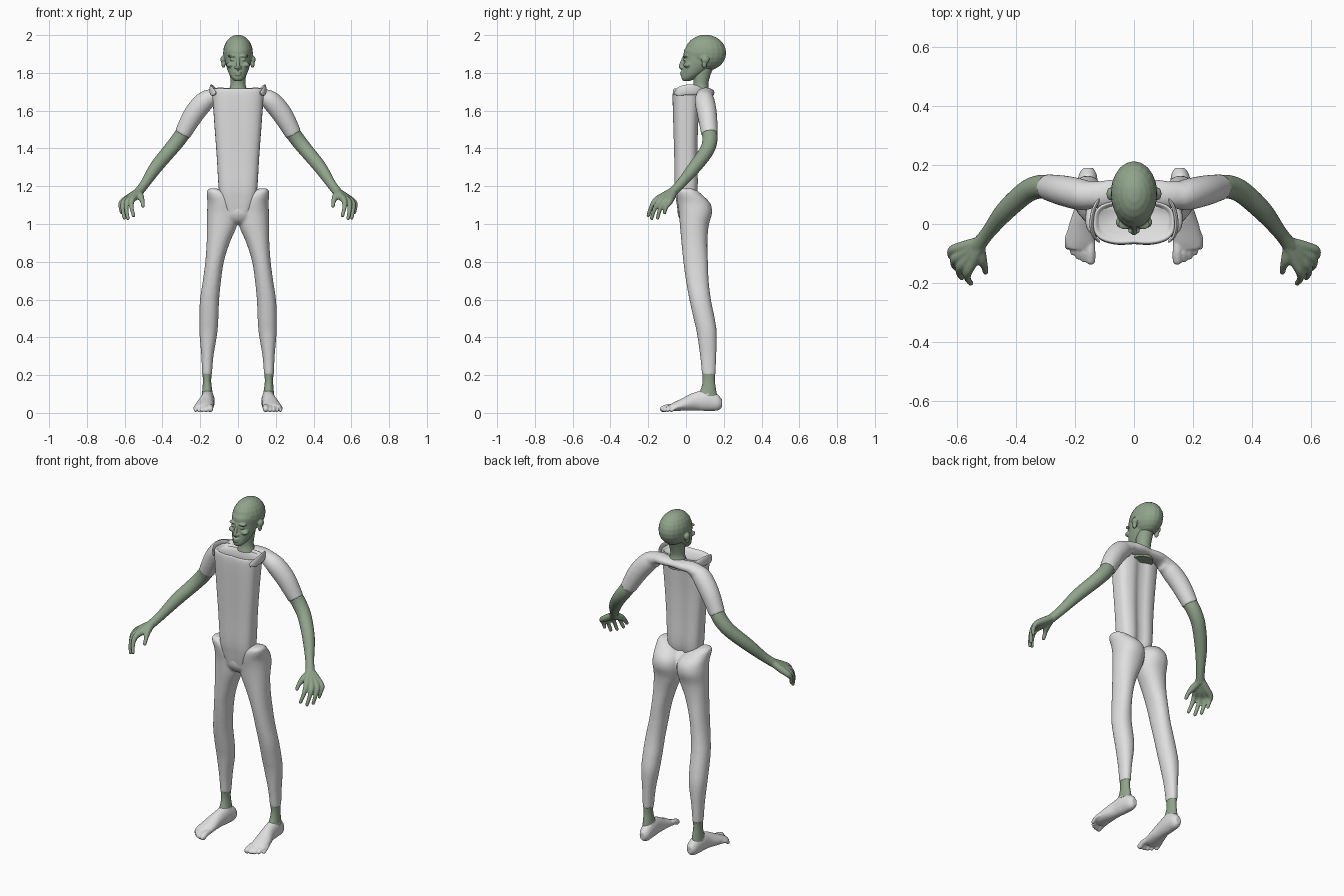
import bpy, bmesh, math
from mathutils import Vector, Matrix


def material(name, rgb):
    m = bpy.data.materials.new(name)
    m.diffuse_color = (*rgb, 1)
    return m


WHITE = material("pale_grey", (0.74, 0.74, 0.74))
GREEN = material("sage_green", (0.28, 0.37, 0.26))


def spline(rows, sub=5):
    """Catmull-Rom interpolation of station rows."""
    out = []
    for i in range(len(rows) - 1):
        a, b, c, d = (rows[max(0, min(len(rows) - 1, i + k))] for k in (-1, 0, 1, 2))
        for s in range(sub):
            t = s / sub
            out.append([0.5 * (2 * q + (r - p) * t + (2 * p - 5 * q + 4 * r - u) * t * t
                               + (3 * q - p - 3 * r + u) * t ** 3)
                        for p, q, r, u in zip(a, b, c, d)])
    return out + [list(rows[-1])]


def skin(bm, rings):
    """Join rings of points into a closed skin."""
    rv = [[bm.verts.new(p) for p in ring] for ring in rings]
    n = len(rv[0])
    for a, b in zip(rv, rv[1:]):
        for i in range(n):
            bm.faces.new((a[i], a[(i + 1) % n], b[(i + 1) % n], b[i]))
    bm.faces.new(rv[0])
    bm.faces.new(rv[-1])


def slices(bm, rows, power=1.0, n=32, shape=None):
    """Stack of level sections, rows of (z, x0, x1, y0, y1)."""
    rings = []
    for z, x0, x1, y0, y1 in spline(rows):
        ring = []
        for i in range(n):
            a = 2 * math.pi * i / n
            c, s = math.cos(a), math.sin(a)
            c, s = (math.copysign(abs(v) ** power, v) for v in (c, s))
            p = Vector(((x0 + x1) / 2 + c * (x1 - x0) / 2,
                        (y0 + y1) / 2 + s * (y1 - y0) / 2, z))
            ring.append(shape(p, s) if shape else p)
        rings.append(ring)
    skin(bm, rings)


def ball(bm, c, r):
    bmesh.ops.create_uvsphere(bm, u_segments=20, v_segments=12, radius=1,
                              matrix=Matrix.Translation(c) @ Matrix.Diagonal((*r, 1)))


def tube(bm, rows, n=20, tip=False):
    """Tube along a path, rows of (x, y, z, half width, half height)."""
    st = spline(rows)
    rings = []
    for i, (x, y, z, w, h) in enumerate(st):
        t = Vector(st[min(i + 1, len(st) - 1)][:3]) - Vector(st[max(i - 1, 0)][:3])
        t.normalize()
        side = t.cross(Vector((0, 0, 1))).normalized()
        up = side.cross(t)
        rings.append([Vector((x, y, z)) + side * w * math.cos(2 * math.pi * k / n)
                      + up * h * math.sin(2 * math.pi * k / n) for k in range(n)])
    skin(bm, rings)
    if tip:
        ball(bm, rows[-1][:3], (rows[-1][3],) * 3)


def finish(bm, name, mat, voxel=0, mirror=False, smooth=4):
    bmesh.ops.recalc_face_normals(bm, faces=bm.faces)
    me = bpy.data.meshes.new(name)
    bm.to_mesh(me)
    bm.free()
    me.materials.append(mat)
    ob = bpy.data.objects.new(name, me)
    bpy.context.collection.objects.link(ob)
    if mirror:
        ob.modifiers.new("mirror", 'MIRROR').use_mirror_merge = False
    if voxel:
        r = ob.modifiers.new("fuse", 'REMESH')
        r.mode = 'VOXEL'
        r.voxel_size = voxel
        r.use_smooth_shade = True
        s = ob.modifiers.new("soften", 'SMOOTH')
        s.factor, s.iterations = 0.5, smooth
    else:
        bpy.context.view_layer.objects.active = ob
        ob.select_set(True)
        bpy.ops.object.shade_smooth_by_angle(angle=math.radians(50))
        ob.select_set(False)
    return ob


# Torso: boxy tapered trunk with a spine groove and a sunken top
def groove(p, s):
    g = math.exp(-(p.x / 0.03) ** 2)
    p.y -= 0.022 * g * s if s > 0 else 0.004 * g * s
    return p


bm = bmesh.new()
slices(bm, [(1.06, -.06, .06, -.045, .03), (1.13, -.092, .092, -.055, .055),
            (1.2, -.103, .103, -.062, .066), (1.35, -.112, .112, -.064, .064),
            (1.5, -.123, .123, -.068, .066), (1.65, -.134, .134, -.072, .075),
            (1.705, -.138, .138, -.07, .08), (1.717, -.132, .132, -.062, .075),
            (1.705, -.118, .118, -.045, .065)], power=0.66, n=48, shape=groove)
finish(bm, "torso", WHITE)

# Raised flaps at the armholes
bm = bmesh.new()
tube(bm, [(.118, -.06, 1.69, .004, .008), (.136, -.04, 1.70, .006, .022),
          (.144, 0, 1.71, .007, .027), (.136, .05, 1.71, .007, .026),
          (.115, .09, 1.70, .005, .015)])
finish(bm, "shoulder_flaps", WHITE, mirror=True)

# Upper arms joined by a yoke behind the neck
bm = bmesh.new()
tube(bm, [(.115, .095, 1.675, .035, .035), (.17, .098, 1.655, .052, .052),
          (.235, .112, 1.58, .052, .054), (.294, .125, 1.475, .044, .044)])
tube(bm, [(-.01, .105, 1.695, .042, .022), (.06, .11, 1.695, .042, .026),
          (.11, .1, 1.69, .046, .032), (.16, .1, 1.67, .045, .04)])
finish(bm, "upper_arms", WHITE, voxel=.007, mirror=True)

# Forearms and hands: fingers run from the wrist through the palm
bm = bmesh.new()
tube(bm, [(.287, .124, 1.487, .041, .041), (.32, .126, 1.44, .04, .04),
          (.365, .108, 1.385, .038, .038), (.435, .045, 1.3, .034, .035),
          (.495, -.03, 1.21, .024, .026), (.53, -.075, 1.165, .026, .024)])
for knuckle, tip in (((.562, -.16, 1.125), (.553, -.2, 1.045)),
                     ((.587, -.143, 1.118), (.583, -.182, 1.03)),
                     ((.605, -.117, 1.115), (.602, -.15, 1.032)),
                     ((.614, -.088, 1.115), (.616, -.113, 1.06))):
    k, t = Vector(knuckle), Vector(tip)
    wrist = Vector((.515, -.06, 1.18)).lerp(k, .15)
    mid = k.lerp(t, .45) + Vector((.006, -.006, 0))
    tube(bm, [(*wrist, .02, .02), (*wrist.lerp(k, .55), .02, .02), (*k, .016, .016),
              (*mid, .0115, .0115), (*t, .0095, .0095)], n=14, tip=True)
tube(bm, [(.525, -.075, 1.165, .02, .02), (.517, -.118, 1.145, .019, .019),
          (.506, -.145, 1.12, .012, .012), (.503, -.162, 1.095, .01, .01)], n=14, tip=True)
finish(bm, "forearms_and_hands", GREEN, voxel=.0045, mirror=True, smooth=3)

# Legs and pelvis
bm = bmesh.new()
slices(bm, [(.2, .138, .190, .085, .156), (.3, .130, .194, .075, .160),
            (.42, .110, .204, .058, .163), (.5, .104, .205, .04, .152),
            (.6, .100, .201, .018, .132), (.7, .090, .186, 0, .12),
            (.8, .075, .173, -.014, .116), (.9, .044, .166, -.024, .113),
            (.99, .006, .164, -.032, .12), (1.06, -.004, .164, -.038, .138),
            (1.11, .004, .162, -.045, .128), (1.15, .035, .165, -.048, .09),
            (1.175, .075, .164, -.042, .06), (1.188, .11, .152, -.025, .03)], power=.92)
# lower belly and crotch bridge
ball(bm, (0, .02, 1.07), (.11, .066, .075))
finish(bm, "legs", WHITE, voxel=.007, mirror=True)

# Ankles
bm = bmesh.new()
slices(bm, [(.09, .132, .192, .06, .165), (.13, .138, .188, .08, .158),
            (.17, .142, .186, .088, .153), (.215, .139, .188, .087, .154)])
finish(bm, "ankles", GREEN, mirror=True)

# Feet with toes
bm = bmesh.new()
tube(bm, [(.155, .19, .05, .016, .022), (.156, .165, .052, .031, .042),
          (.160, .11, .065, .036, .055), (.165, .05, .06, .037, .048),
          (.175, -.01, .045, .046, .034), (.181, -.06, .033, .049, .023),
          (.182, -.085, .028, .044, .015)], n=28)
ball(bm, (.162, .115, .095), (.03, .042, .038))
for i in range(5):
    r = .0165 if i == 0 else .0115 - .0005 * i
    x = .147 if i == 0 else .151 + .0185 * i
    y = -.122 + .0028 * i * i
    tube(bm, [(.15 + .016 * i, -.04 + .005 * i, .034, r, r), (x, y + .03, .031, r, r),
              (x, y, .004 + r, r, r)], n=14, tip=True)
finish(bm, "feet", WHITE, voxel=.0045, mirror=True, smooth=3)

# Neck
bm = bmesh.new()
slices(bm, [(1.66, -.06, .06, .02, .125), (1.70, -.05, .05, .03, .125),
            (1.74, -.04, .04, .04, .118), (1.79, -.042, .042, .035, .13),
            (1.84, -.045, .045, .03, .15)])
finish(bm, "neck", GREEN)

# Head: skull, jaw and features fused together
bm = bmesh.new()
ball(bm, (0, .103, 1.906), (.079, .11, .096))
slices(bm, [(1.757, -.018, .018, -.014, .02), (1.772, -.034, .034, -.024, .055),
            (1.80, -.05, .05, -.022, .1), (1.84, -.063, .063, -.016, .14),
            (1.88, -.068, .068, -.012, .16), (1.92, -.07, .07, -.01, .17),
            (1.95, -.06, .06, .012, .16)])
tube(bm, [(0, -.008, 1.89, .008, .008), (0, -.021, 1.86, .008, .008),
          (0, -.030, 1.834, .01, .009), (0, -.022, 1.826, .011, .008)], tip=True)
for z, w in ((1.803, .02), (1.791, .018)):
    ball(bm, (0, -.021, z), (w, .011, .0065))
for s in (-1, 1):
    ball(bm, (s * .03, -.002, 1.889), (.024, .016, .008))
    ball(bm, (s * .03, -.002, 1.869), (.013, .012, .007))
    ball(bm, (s * .042, .006, 1.842), (.02, .02, .014))
    ball(bm, (s * .012, -.022, 1.829), (.008, .01, .007))
    ball(bm, (s * .08, .102, 1.87), (.013, .022, .02))
    ball(bm, (s * .077, .097, 1.848), (.011, .014, .022))
finish(bm, "head", GREEN, voxel=.004, smooth=2)
